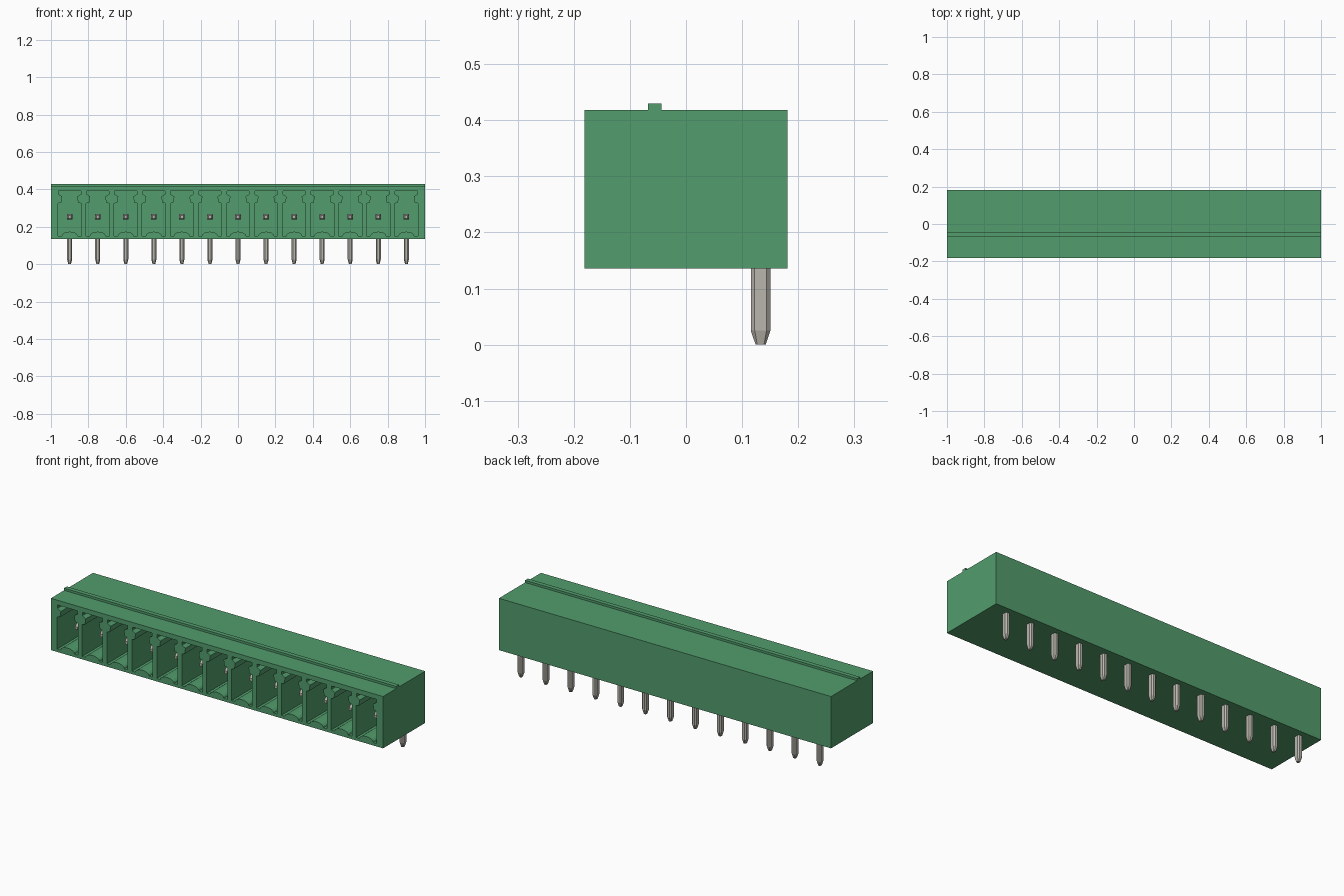
import bpy, bmesh, math
from mathutils import Matrix, Vector

if "Cube" in bpy.data.objects:
    bpy.data.objects.remove(bpy.data.objects["Cube"])

COUNT, PITCH = 13, 0.15
CENTRES = [(i - (COUNT - 1) / 2) * PITCH for i in range(COUNT)]
PIN_Z, LEG_Y, TIP_Y, BACK_WALL = 0.253, 0.133, -0.105, 0.08


def material(name, rgb):
    m = bpy.data.materials.new(name)
    m.use_nodes = True
    m.diffuse_color = (*rgb, 1)
    m.node_tree.nodes["Principled BSDF"].inputs["Base Color"].default_value = (*rgb, 1)
    return m


green = material("green plastic", (0.085, 0.335, 0.150))
metal = material("tinned metal", (0.49, 0.47, 0.42))


def loft(bm, rings):
    """Skin a closed solid through rings of equal point count."""
    loops = [[bm.verts.new(p) for p in ring] for ring in rings]
    for a, b in zip(loops, loops[1:]):
        for i in range(len(a)):
            j = (i + 1) % len(a)
            bm.faces.new((a[i], a[j], b[j], b[i]))
    bm.faces.new(loops[0])
    bm.faces.new(loops[-1])


def finish(bm, name, mat):
    bmesh.ops.recalc_face_normals(bm, faces=bm.faces)
    mesh = bpy.data.meshes.new(name)
    bm.to_mesh(mesh)
    bm.free()
    mesh.materials.append(mat)
    obj = bpy.data.objects.new(name, mesh)
    bpy.context.scene.collection.objects.link(obj)
    return obj


# Housing with the key ridge along the top
section = [(-0.181, 0.136), (0.181, 0.136), (0.181, 0.418), (-0.044, 0.418),
           (-0.044, 0.43), (-0.068, 0.43), (-0.068, 0.418), (-0.181, 0.418)]
bm = bmesh.new()
loft(bm, [[(x, y, z) for y, z in section] for x in (-1, 1)])
housing = finish(bm, "housing", green)

# Keyed socket outline: right half, mirrored, with an arched floor
half = [(0.062, 0.152), (0.062, 0.325), (0.045, 0.33), (0.04, 0.362),
        (0.06, 0.374), (0.06, 0.392)]
arch = [(0.042 * math.cos(t), 0.152 + 0.022 * math.sin(t))
        for t in [math.pi * (1 - k / 8) for k in range(9)]]
outline = arch + half + [(-x, z) for x, z in reversed(half)]
bm = bmesh.new()
for cx in CENTRES:
    loft(bm, [[(cx + x, y, z) for x, z in outline] for y in (-0.25, BACK_WALL)])
cutter = finish(bm, "socket_cutter", green)
cutter.hide_render = True

# Cut the sockets and drop the cutter
mod = housing.modifiers.new("sockets", 'BOOLEAN')
mod.operation, mod.solver, mod.object = 'DIFFERENCE', 'EXACT', cutter
bpy.context.view_layer.update()
cut_mesh = bpy.data.meshes.new_from_object(
    housing.evaluated_get(bpy.context.evaluated_depsgraph_get()))
housing.modifiers.clear()
housing.data = cut_mesh
bpy.data.objects.remove(cutter)


def octagon(w, d, c):
    """Rectangle with chamfered corners."""
    w, d = w / 2, d / 2
    return [(w, c - d), (w, d - c), (w - c, d), (c - w, d),
            (-w, d - c), (-w, c - d), (c - w, -d), (w - c, -d)]


full, tip = octagon(0.027, 0.035, 0.007), octagon(0.014, 0.018, 0.003)
front_full, front_tip = octagon(0.03, 0.03, 0.002), octagon(0.015, 0.015, 0.001)

for i, cx in enumerate(CENTRES, 1):
    # Solder leg below the housing
    bm = bmesh.new()
    loft(bm, [[(cx + x, LEG_Y + y, z) for x, y in ring]
              for ring, z in ((tip, 0), (full, 0.025), (full, 0.15))])
    finish(bm, f"solder_leg_{i}", metal)
    # Contact pin inside the socket
    bm = bmesh.new()
    loft(bm, [[(cx + x, y, PIN_Z + z) for x, z in ring]
              for ring, y in ((front_tip, TIP_Y), (front_full, TIP_Y + 0.02),
                              (front_full, BACK_WALL + 0.01))])
    finish(bm, f"contact_pin_{i}", metal)
